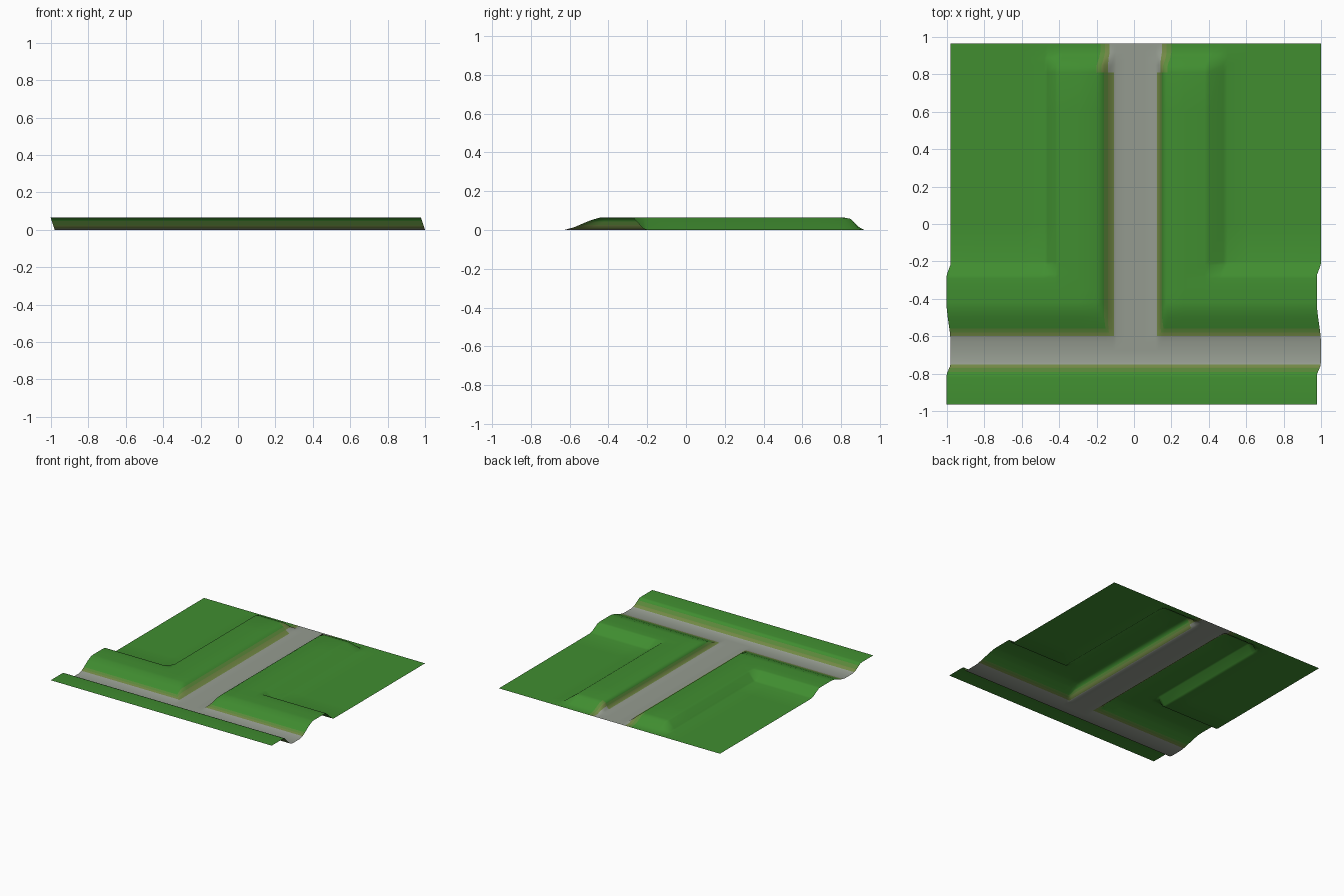
import bpy, bmesh

if "Cube" in bpy.data.objects:
    bpy.data.objects.remove(bpy.data.objects["Cube"])

H = 0.065      # height of the banks
LEAN = 0.022   # sideways lean of raised ground


def profile(points, t):
    """Piecewise-linear lookup through (position, height fraction) points."""
    if t <= points[0][0]:
        return points[0][1]
    for (a, u), (b, v) in zip(points, points[1:]):
        if t <= b:
            return u + (v - u) * (t - a) / (b - a)
    return points[-1][1]


# Cross-sections of the banks
VERGE = [(-0.82, 1), (-0.80, 0.94), (-0.76, 0.15), (-0.735, 0)]
FRONT = [(-0.63, 0), (-0.58, 0.2), (-0.50, 0.72), (-0.45, 0.97), (-0.42, 1)]
BACK = [(-0.29, 1), (-0.27, 0.95), (-0.22, 0.1), (-0.20, 0)]
INNER = [(0.105, 0), (0.125, 0.15), (0.165, 0.85), (0.19, 1)]
OUTER = [(0.39, 1), (0.41, 0.95), (0.47, 0.1), (0.49, 0)]
END = [(0.81, 1), (0.85, 0.88), (0.89, 0.25), (0.92, 0)]


def height(x, y):
    x = abs(x)
    bank = max(profile(BACK, y), min(profile(OUTER, x), profile(END, y)))
    bank = min(bank, profile(FRONT, y), profile(INNER, x))
    return H * max(bank, profile(VERGE, y))


def material(name, colour):
    m = bpy.data.materials.new(name)
    m.diffuse_color = (*colour, 1)
    m.use_nodes = True
    m.node_tree.nodes["Principled BSDF"].inputs["Base Color"].default_value = m.diffuse_color
    return m


GRASS = (0.052, 0.27, 0.03)
ROAD = (0.30, 0.33, 0.28)
EDGE = (0.17, 0.25, 0.06)
mats = [material("grass", GRASS), material("road", ROAD),
        material("worn_edge", EDGE),
        material("soft_edge", tuple((a + b) / 2 for a, b in zip(GRASS, EDGE)))]


def surface(x, y):
    """Material index from distance outside either road."""
    half = 0.115 if y < 0.81 else 0.14
    street = abs(x) - half if y > -0.7 else 1
    cross = max(y + 0.60, -0.75 - y)
    d = min(street, cross)
    return 1 if d < 0 else 2 if d < 0.02 else 3 if d < 0.04 else 0


# Grid lines follow the section points and the road edges
half_x = [p[0] for p in INNER + OUTER] + [0.05, 0.115, 0.14, 0.155, 0.28, 0.6, 0.8, 0.99]
xs = sorted({s * v for v in half_x for s in (-1, 1)})
ys = sorted({p[0] for s in (VERGE, FRONT, BACK, END) for p in s}
            | {-0.965, -0.79, -0.77, -0.75, -0.68, -0.60, -0.56, -0.35, 0, 0.2, 0.4, 0.6, 0.965})

bm = bmesh.new()
rows = []
for y in ys:
    row = []
    for x in xs:
        z = height(x, y)
        row.append(bm.verts.new((x + 0.01 - LEAN * z / H, y, z)))
    rows.append(row)
for j in range(len(ys) - 1):
    for i in range(len(xs) - 1):
        f = bm.faces.new((rows[j][i], rows[j][i + 1], rows[j + 1][i + 1], rows[j + 1][i]))
        f.material_index = surface((xs[i] + xs[i + 1]) / 2, (ys[j] + ys[j + 1]) / 2)
        f.smooth = True

mesh = bpy.data.meshes.new("road_junction_terrain")
bm.to_mesh(mesh)
bm.free()
for m in mats:
    mesh.materials.append(m)
terrain = bpy.data.objects.new("road_junction_terrain", mesh)
bpy.context.collection.objects.link(terrain)
